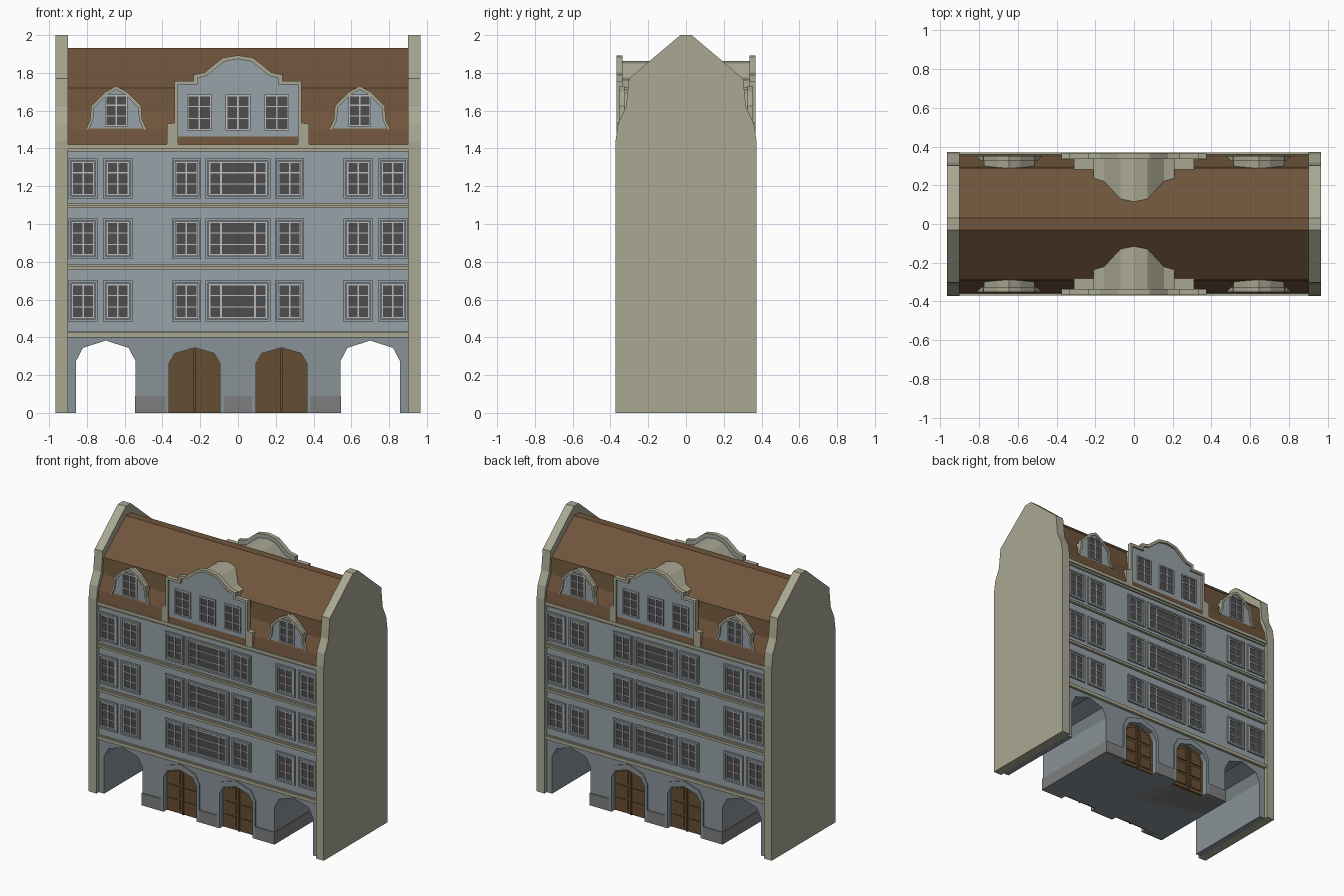
import bpy, bmesh

if "Cube" in bpy.data.objects:
    bpy.data.objects.remove(bpy.data.objects["Cube"])

def material(name, r, g, b):
    m = bpy.data.materials.new(name)
    m.diffuse_color = (r, g, b, 1)
    m.use_nodes = True
    m.node_tree.nodes["Principled BSDF"].inputs["Base Color"].default_value = m.diffuse_color
    return m

STONE = material("stone", 0.40, 0.39, 0.29)
PLASTER = material("plaster", 0.31, 0.36, 0.39)
BASEWALL = material("base_plaster", 0.25, 0.29, 0.31)
PLINTH = material("plinth_grey", 0.21, 0.21, 0.21)
ROOF = material("roof_brown", 0.16, 0.09, 0.045)
WOOD = material("door_wood", 0.13, 0.075, 0.032)
GLASS = material("window_dark", 0.075, 0.075, 0.075)
FRAME = material("window_frame", 0.50, 0.50, 0.50)

def add_prism(bm, pts, a, b, axis):
    """Extrude a flat outline of (u, z) points from a to b along x or y."""
    place = (lambda u, z, d: (u, d, z)) if axis == 'y' else (lambda u, z, d: (d, u, z))
    ends = [[bm.verts.new(place(u, z, d)) for u, z in pts] for d in (a, b)]
    bm.faces.new(ends[0])
    bm.faces.new(ends[1][::-1])
    n = len(pts)
    for i in range(n):
        j = (i + 1) % n
        bm.faces.new((ends[0][j], ends[0][i], ends[1][i], ends[1][j]))

def build(name, mat, prisms, axis='y', both=True):
    """One object from (outline, a, b) prisms; both repeats it at front and back."""
    bm = bmesh.new()
    for pts, a, b in prisms:
        for s in ((1, -1) if both else (1,)):
            add_prism(bm, pts, a * s, b * s, axis)
    bmesh.ops.recalc_face_normals(bm, faces=bm.faces)
    me = bpy.data.meshes.new(name)
    bm.to_mesh(me)
    bm.free()
    me.materials.append(mat)
    ob = bpy.data.objects.new(name, me)
    bpy.context.collection.objects.link(ob)
    return ob

def rect(x0, x1, z0, z1):
    return [(x0, z0), (x1, z0), (x1, z1), (x0, z1)]

def mirrored(half, cx=0):
    """Full outline from the right half, listed bottom to top."""
    left = [(-x, z) for x, z in reversed(half) if x > 0]
    return [(cx + x, z) for x, z in half + left]

def arch(cx, hw, spring, top):
    """Low-poly arch from left foot to right foot."""
    h = top - spring
    right = [(hw, 0), (hw, spring), (hw * 0.77, spring + h * 0.64), (0, top)]
    return mirrored(right, cx)[::-1]

def notched(notches):
    """Ground-storey wall outline with arched openings, left to right."""
    pts = [(-0.9, 0)]
    for n in notches:
        pts += n
    return pts + [(0.9, 0), (0.9, 0.41), (-0.9, 0.41)]

# Ground storey: through passages at the sides, door niches in the middle
pass_l, pass_r = [arch(c, 0.157, 0.275, 0.383) for c in (-0.7, 0.7)]
niche_l, niche_r = [arch(c, 0.155, 0.275, 0.383) for c in (-0.23, 0.23)]
build("ground_core", BASEWALL, [(notched([pass_l, pass_r]), -0.30, 0.30)], both=False)
build("ground_front_wall", BASEWALL,
      [(notched([pass_l, niche_l, niche_r, pass_r]), -0.345, -0.30)])

# Plinth on the piers and along the passages
piers = [(-0.546, -0.385), (-0.075, 0.075), (0.385, 0.546)]
build("plinth", PLINTH, [(rect(a, b, 0, 0.09), -0.352, -0.29) for a, b in piers])
build("passage_plinth", PLINTH, [(rect(-0.546, 0.546, 0, 0.09), -0.30, 0.30)], both=False)

# Doors with surrounds, panels and middle bead
surrounds, doors, panels = [], [], []
for cx in (-0.23, 0.23):
    inner = arch(cx, 0.135, 0.262, 0.345)
    surrounds.append((arch(cx, 0.158, 0.278, 0.387) + inner[::-1], -0.352, -0.30))
    doors.append((inner, -0.312, -0.29))
    panels.append((rect(cx - 0.006, cx + 0.006, 0, 0.335), -0.322, -0.31))
    for s in (-1, 1):
        x0, x1 = sorted((cx + s * 0.022, cx + s * 0.115))
        for z0, z1 in ((0.025, 0.10), (0.12, 0.20)):
            panels.append((rect(x0, x1, z0, z1), -0.319, -0.31))
        panels.append(([(cx + s * 0.022, 0.22), (cx + s * 0.115, 0.22), (cx + s * 0.115, 0.255),
                        (cx + s * 0.09, 0.295), (cx + s * 0.022, 0.32)], -0.319, -0.31))
build("door_surrounds", BASEWALL, surrounds)
build("doors", WOOD, doors)
build("door_panels", WOOD, panels)

# Upper storeys and string courses
build("upper_storeys", PLASTER, [(rect(-0.9, 0.9, 0.41, 1.42), -0.345, 0.345)], both=False)
courses = []
for z0, z1, y in ((0.40, 0.425, 0.365), (0.418, 0.43, 0.355), (0.757, 0.775, 0.365),
                  (0.768, 0.785, 0.355), (1.085, 1.10, 0.365), (1.097, 1.11, 0.355),
                  (1.385, 1.40, 0.358), (1.398, 1.422, 0.370)):
    courses.append((rect(-0.9, 0.9, z0, z1), -y, y))
build("string_courses", STONE, courses, both=False)

# Windows: surround, sash frame, glass and glazing bars
surround, frames, glass = [], [], []

def ring(out, x0, x1, z0, z1, t, ya, yb):
    for r in (rect(x0, x1, z0, z0 + t), rect(x0, x1, z1 - t, z1),
              rect(x0, x0 + t, z0 + t, z1 - t), rect(x1 - t, x1, z0 + t, z1 - t)):
        out.append((r, ya, yb))

def window(cx, z0, z1, w, bars, y, edge=True):
    x0, x1 = cx - w / 2, cx + w / 2
    if edge:
        ring(surround, x0, x1, z0, z1, 0.012, y - 0.012, y + 0.01)
        x0, x1, z0, z1 = x0 + 0.016, x1 - 0.016, z0 + 0.016, z1 - 0.016
    glass.append((rect(x0, x1, z0, z1), y - 0.002, y + 0.01))
    ring(frames, x0, x1, z0, z1, 0.009, y - 0.009, y + 0.01)
    for b in bars:
        frames.append((rect(cx + b - 0.004, cx + b + 0.004, z0, z1), y - 0.007, y + 0.01))
    for k in (1, 2):
        z = z0 + (z1 - z0) * k / 3
        frames.append((rect(x0, x1, z - 0.003, z + 0.003), y - 0.006, y + 0.01))

for z0, z1 in ((0.483, 0.70), (0.815, 1.03), (1.135, 1.347)):
    window(0, z0, z1, 0.342, (-0.09, 0.09), -0.345)
    for cx in (0.273, 0.637, 0.82):
        for s in (-1, 1):
            window(s * cx, z0, z1, 0.155, (0,), -0.345)
for cx in (-0.205, 0, 0.205):
    window(cx, 1.495, 1.685, 0.13, (0,), -0.352, False)
for cx in (-0.645, 0.645):
    window(cx, 1.515, 1.685, 0.12, (0,), -0.342, False)
build("window_surrounds", PLASTER, surround)
build("window_frames", FRAME, frames)
build("window_glass", GLASS, glass)

# Roof and the side gable walls
roof = [(0.36, 1.42), (0.345, 1.50), (0.30, 1.60), (0.288, 1.72), (0.03, 1.932)]
build("roof", ROOF, [(mirrored(roof), -0.9, 0.9)], 'x', False)
side = [(0.373, 0), (0.373, 1.44), (0.36, 1.53), (0.318, 1.62), (0.302, 1.77), (0.03, 2.0)]
build("side_walls", STONE, [(mirrored(side), s * 0.9, s * 0.965) for s in (-1, 1)], 'x', False)

# Central gable: plaster panel, stone edge and the body behind
outer = [(0.375, 1.42), (0.375, 1.53), (0.337, 1.535), (0.337, 1.757), (0.235, 1.757),
         (0.235, 1.79), (0.175, 1.803), (0.125, 1.845), (0.08, 1.88), (0, 1.893)]
inner = [(0.318, 1.42), (0.318, 1.738), (0.215, 1.738), (0.215, 1.772), (0.165, 1.785),
         (0.115, 1.826), (0.073, 1.86), (0, 1.873)]
body = [(0.31, 1.42), (0.31, 1.725), (0.21, 1.725), (0.21, 1.762), (0.155, 1.775),
        (0.11, 1.815), (0.07, 1.85), (0, 1.862)]
build("gable_panel", PLASTER, [(mirrored(inner), -0.352, -0.335)])
build("gable_edge", STONE, [(mirrored(outer) + mirrored(inner)[::-1], -0.367, -0.335)])
build("gable_body", STONE, [(mirrored(body), -0.34, -0.02)])

# Small dormers
d_out = [(0.163, 1.50), (0.138, 1.55), (0.132, 1.625), (0.06, 1.698), (0, 1.73)]
d_in = [(0.145, 1.50), (0.122, 1.55), (0.116, 1.618), (0.052, 1.682), (0, 1.712)]
d_body = [(0.13, 1.50), (0.13, 1.61), (0.055, 1.685), (0, 1.715)]
build("dormer_panels", PLASTER, [(mirrored(d_in, c), -0.342, -0.325) for c in (-0.645, 0.645)])
build("dormer_edges", STONE, [(mirrored(d_out, c) + mirrored(d_in, c)[::-1], -0.352, -0.325)
                              for c in (-0.645, 0.645)])
build("dormer_bodies", STONE, [(mirrored(d_body, c), -0.33, -0.2) for c in (-0.645, 0.645)])
